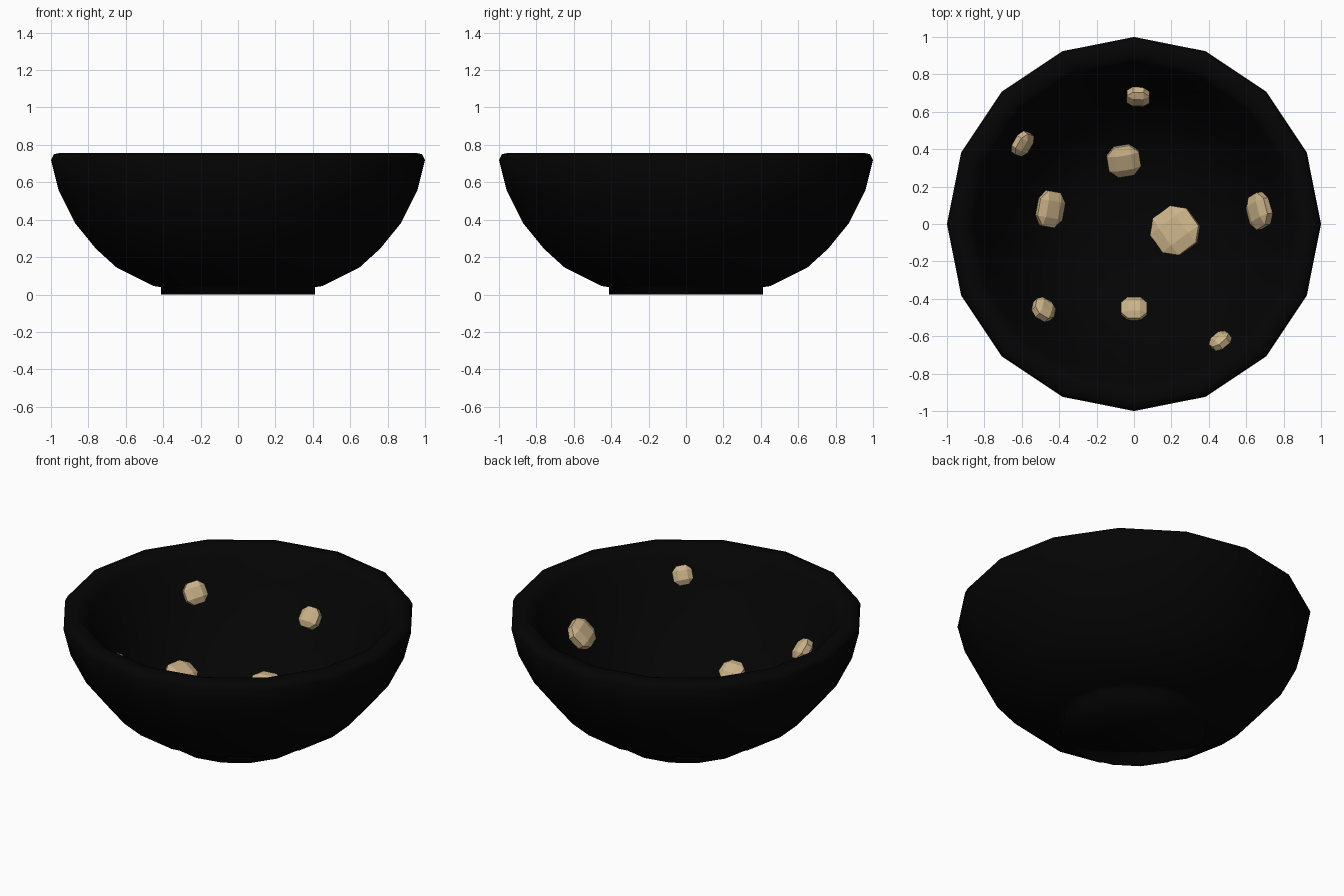
import bpy, bmesh, math
from mathutils import Vector, Matrix

if "Cube" in bpy.data.objects:
    bpy.data.objects.remove(bpy.data.objects["Cube"])


def material(name, rgb):
    m = bpy.data.materials.new(name)
    m.diffuse_color = (*rgb, 1)
    m.use_nodes = True
    m.node_tree.nodes["Principled BSDF"].inputs["Base Color"].default_value = m.diffuse_color
    return m


black = material("black_glaze", (0.0013, 0.0013, 0.0013))
tan = material("tan_stone", (0.60, 0.45, 0.25))


def add_object(name, bm, mat):
    bmesh.ops.recalc_face_normals(bm, faces=bm.faces)
    mesh = bpy.data.meshes.new(name)
    bm.to_mesh(mesh)
    bm.free()
    mesh.materials.append(mat)
    ob = bpy.data.objects.new(name, mesh)
    bpy.context.collection.objects.link(ob)
    return ob


# Bowl: inside from the centre up, over the rim, down the outside to the foot
inner = [(0, .105), (.2, .11), (.35, .14), (.5, .215), (.61, .315), (.70, .435),
         (.79, .585), (.86, .71), (.89, .75)]
outer = [(.93, .757), (.95, .757), (.985, .75), (1.0, .72), (.96, .56), (.87, .38),
         (.76, .245), (.65, .145), (.45, .045), (.413, .04), (.413, 0), (0, 0)]
bm = bmesh.new()
verts = [bm.verts.new((r, 0, z)) for r, z in inner + outer]
edges = [bm.edges.new(p) for p in zip(verts, verts[1:])]
bmesh.ops.spin(bm, geom=verts + edges, cent=(0, 0, 0), axis=(0, 0, 1),
               angle=math.tau, steps=16, use_duplicate=False)
bmesh.ops.remove_doubles(bm, verts=bm.verts, dist=1e-4)
for f in bm.faces:
    f.smooth = True
add_object("bowl", bm, black)


# Stones on the inner wall: x, y, z, width round the bowl, width up the wall, spin
stones = [
    (.22, -.035, .125, .28, .28, 45), (-.055, .34, .15, .20, .20, 0),
    (-.45, .08, .212, .22, .18, 0), (.67, .07, .463, .21, .19, 15),
    (-.597, .43, .545, .15, .15, 10), (.022, .68, .46, .14, .14, 0),
    (-.483, -.457, .47, .14, .15, 25), (0, -.455, .205, .16, .15, 0),
    (.462, -.627, .617, .13, .13, 10),
]
for i, (x, y, z, w, h, spin) in enumerate(stones):
    # bevelled cube rounded to a pebble
    bm = bmesh.new()
    bmesh.ops.create_cube(bm, size=2)
    bmesh.ops.bevel(bm, geom=bm.edges[:], offset=.52, segments=1, affect='EDGES')
    for v in bm.verts:
        v.co *= 1.05 / v.co.length
    # local axes: around the bowl, up the wall, out of the wall
    p = Vector((x, y, z))
    normal = (Vector((0, 0, 1.0)) - p).normalized()
    around = Vector((-y, x, 0)).normalized()
    up = normal.cross(around)
    frame = Matrix((around, up, normal)).transposed().to_4x4()
    bm.transform(Matrix.Translation(p) @ frame
                 @ Matrix.Diagonal((w / 2, h / 2, .045, 1))
                 @ Matrix.Rotation(math.radians(spin), 4, 'Z'))
    add_object(f"stone_{i + 1}", bm, tan)
